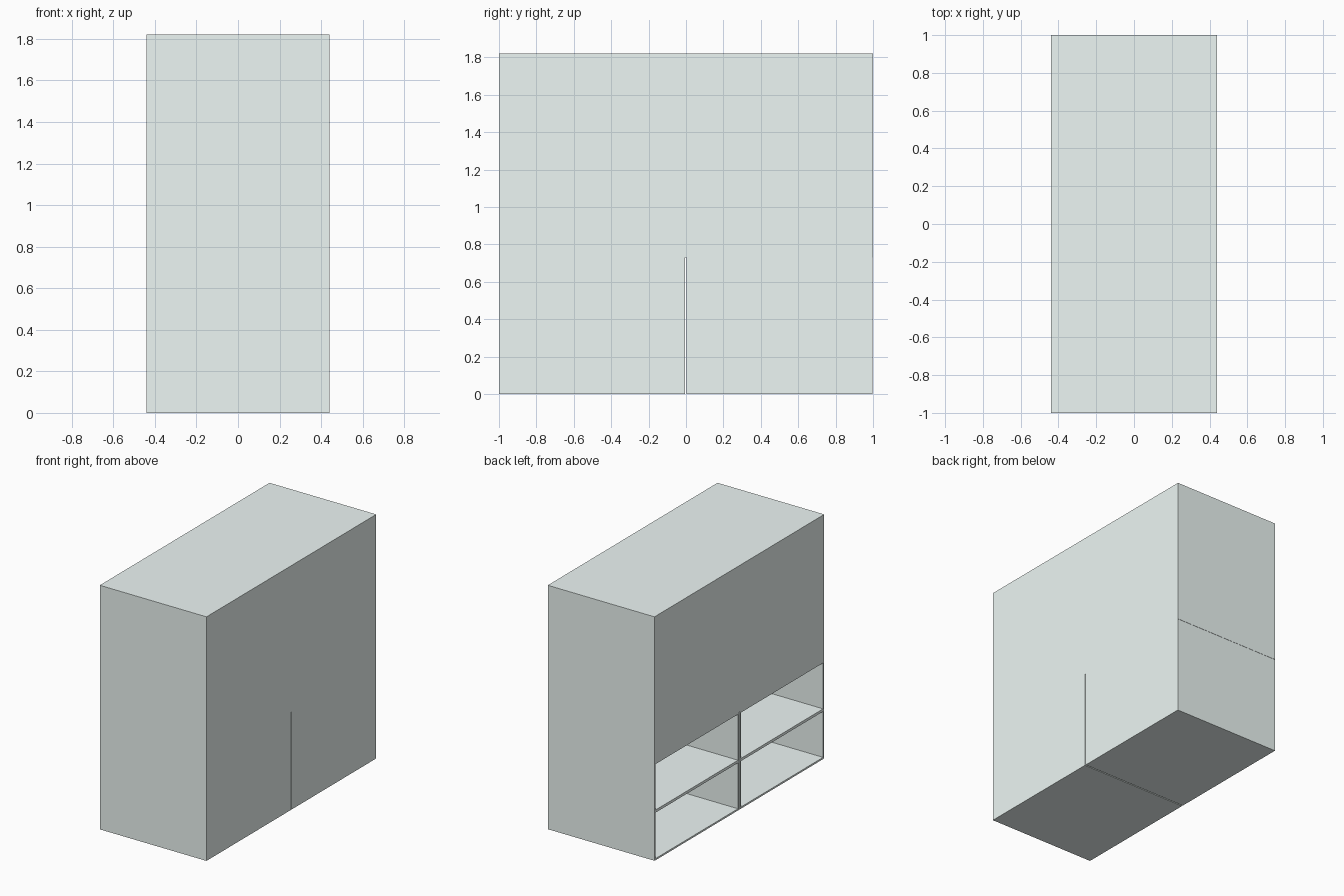
import bpy, bmesh

if "Cube" in bpy.data.objects:
    bpy.data.objects.remove(bpy.data.objects["Cube"])

W, L, H = 0.88, 2.0, 1.82      # overall size in x, y, z
BASE_H = 0.73                  # height of the open shelf units
T, SHELF_T = 0.013, 0.02       # panel and shelf thickness
GAP = 0.008                    # slot between the two units

# Pale grey-green paint
paint = bpy.data.materials.new("pale_paint")
paint.diffuse_color = (0.85, 0.93, 0.91, 1)
paint.use_nodes = True
paint.node_tree.nodes["Principled BSDF"].inputs["Base Color"].default_value = paint.diffuse_color


def add_box(bm, lo, hi):
    verts = bmesh.ops.create_cube(bm, size=1)["verts"]
    for v in verts:
        for i in range(3):
            v.co[i] = hi[i] if v.co[i] > 0 else lo[i]


def make_object(name, boxes):
    bm = bmesh.new()
    for lo, hi in boxes:
        add_box(bm, lo, hi)
    me = bpy.data.meshes.new(name)
    bm.to_mesh(me)
    bm.free()
    me.materials.append(paint)
    ob = bpy.data.objects.new(name, me)
    bpy.context.collection.objects.link(ob)
    return ob


def shelf_unit(name, y0, y1):
    x0, x1 = -W / 2, W / 2
    mid = 0.365
    make_object(name, [
        ((x0, y0, 0), (x1, y1, T)),                                  # floor
        ((x0, y0, BASE_H - T), (x1, y1, BASE_H)),                    # top
        ((x0, y0, T), (x1, y0 + T, BASE_H - T)),                     # side
        ((x0, y1 - T, T), (x1, y1, BASE_H - T)),                     # other side
        ((x1 - T, y0 + T, T), (x1, y1 - T, BASE_H - T)),             # rear panel
        ((x0, y0 + T, mid - SHELF_T / 2),
         (x1 - T, y1 - T, mid + SHELF_T / 2)),                       # middle shelf
    ])


# Two open-fronted shelf units side by side, openings facing -x
unit = L / 2 - GAP / 2 - 0.001
shelf_unit("front_shelf_unit", -L / 2, -L / 2 + unit)
shelf_unit("back_shelf_unit", -L / 2 + unit + GAP, -L / 2 + 2 * unit + GAP)

# Closed upper cabinet
make_object("upper_cabinet", [((-W / 2, -L / 2, BASE_H), (W / 2, L / 2, H))])
